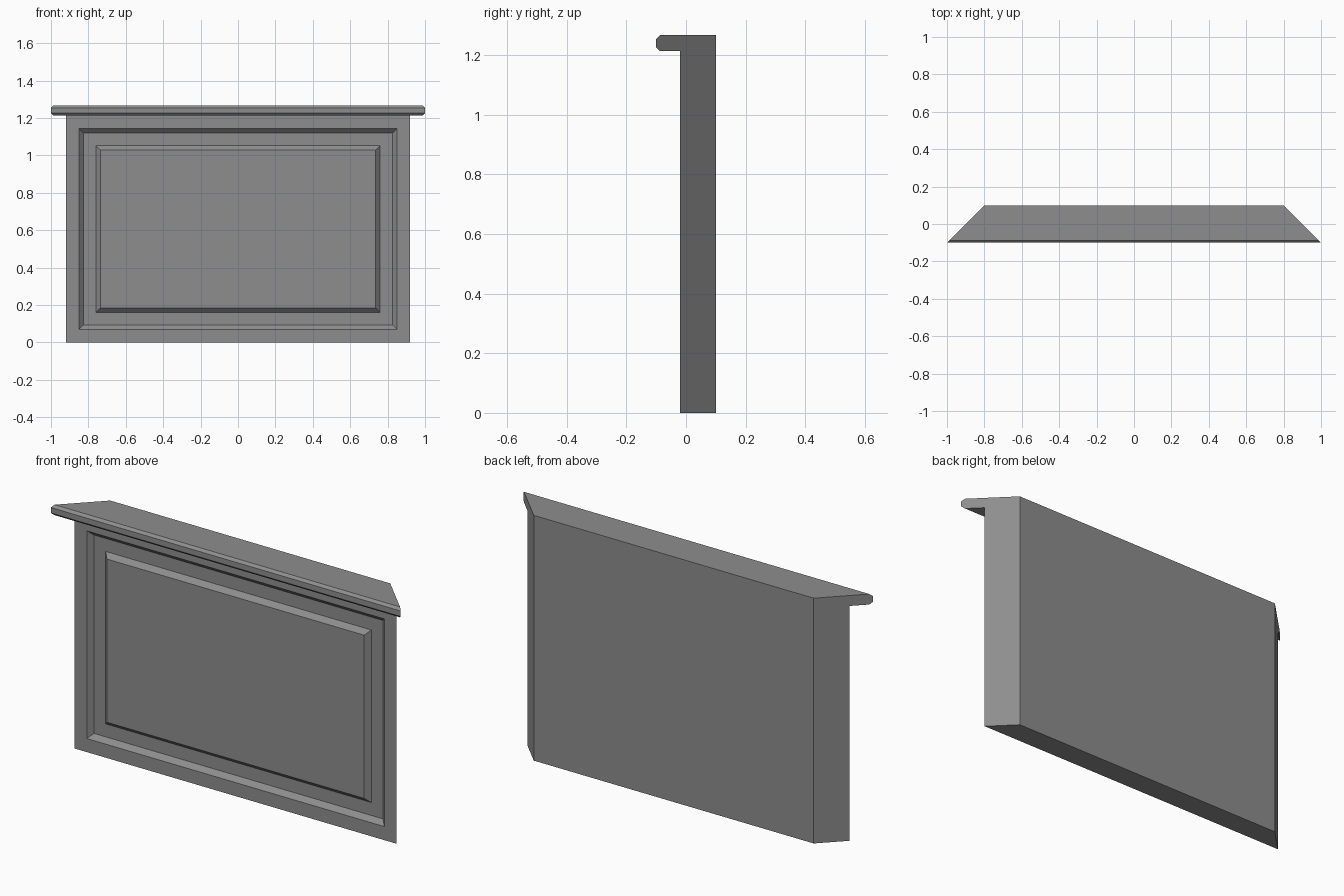
import bpy
import bmesh

cube = bpy.data.objects.get("Cube")
if cube:
    bpy.data.objects.remove(cube, do_unlink=True)

# One plain grey for the whole piece
grey = bpy.data.materials.new("plain_grey")
grey.use_nodes = True
colour = (0.27, 0.27, 0.27, 1)
grey.diffuse_color = colour
grey.node_tree.nodes["Principled BSDF"].inputs["Base Color"].default_value = colour

FRONT, BACK, TOP, LEDGE = -0.02, 0.10, 1.267, 1.213
LIP, CHAMFER = -0.10, 0.013

# Side profile (y, z): flat body with a chamfered ledge on top
profile = [
    (BACK, 0), (BACK, TOP),
    (LIP + CHAMFER, TOP), (LIP, TOP - CHAMFER),
    (LIP, LEDGE + CHAMFER), (LIP + CHAMFER, LEDGE),
    (FRONT, LEDGE), (FRONT, 0),
]

# Sweep the profile across x, with both ends mitred at 45 degrees
bm = bmesh.new()
left, right = [[bm.verts.new((side * (0.9 - y), y, z)) for y, z in profile]
               for side in (1, -1)]
bm.faces.new(left)
bm.faces.new(right)
panel = None
for i in range(len(profile)):
    j = (i + 1) % len(profile)
    face = bm.faces.new((left[i], left[j], right[j], right[i]))
    if profile[i][0] == FRONT and profile[j][0] == FRONT:
        panel = face
bmesh.ops.recalc_face_normals(bm, faces=bm.faces[:])

# Framed panel: margin, bevel inwards, sunken band, bevel back out
for width, push in ((0.07, 0), (0.024, 0.024), (0.067, 0), (0.024, -0.024)):
    bmesh.ops.inset_region(bm, faces=[panel], thickness=width,
                           use_even_offset=True, use_boundary=True)
    bmesh.ops.translate(bm, verts=panel.verts[:], vec=(0, push, 0))

mesh = bpy.data.meshes.new("panelled_board")
bm.to_mesh(mesh)
bm.free()
mesh.materials.append(grey)
board = bpy.data.objects.new("panelled_board", mesh)
bpy.context.collection.objects.link(board)
